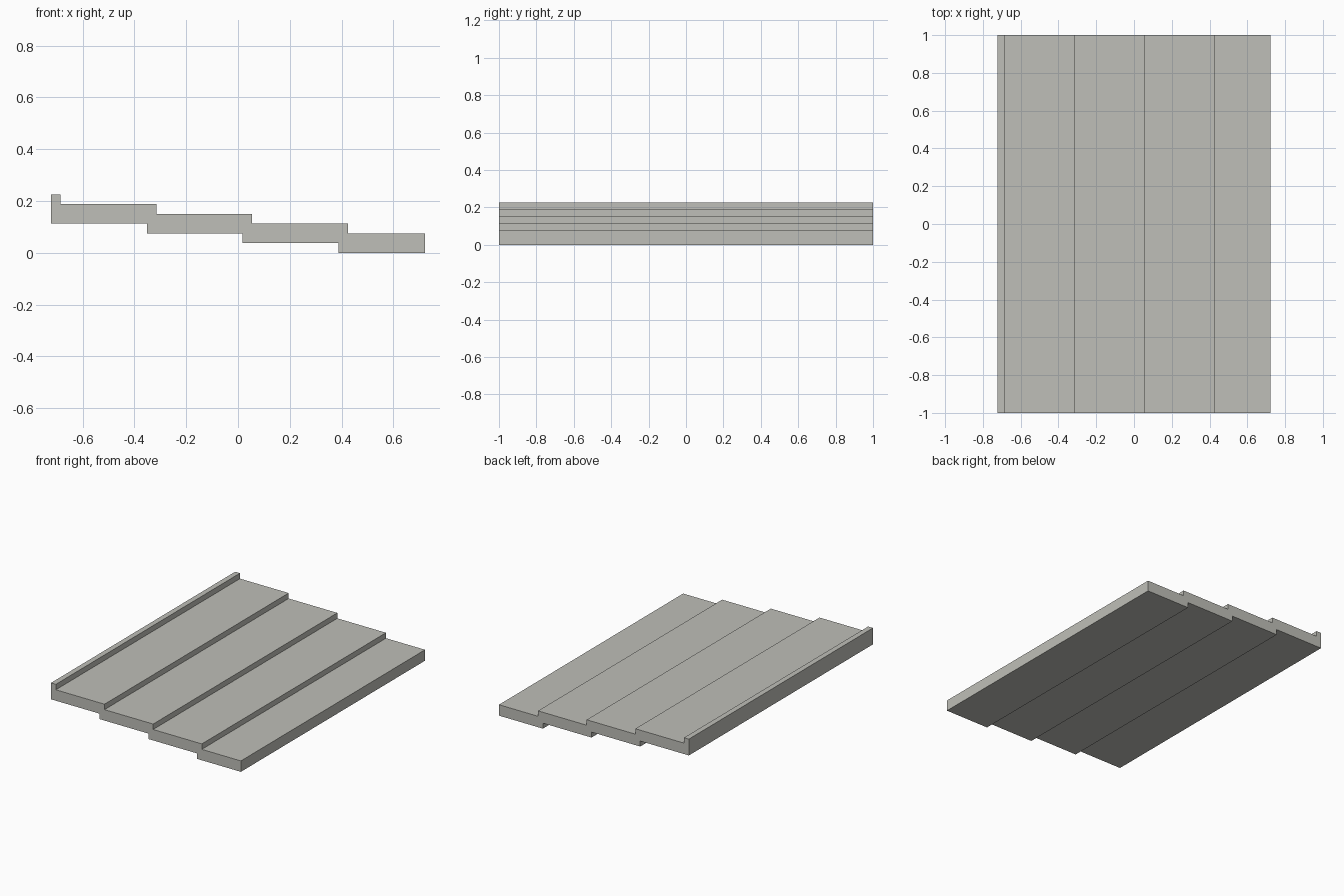
import bpy
import bmesh

if "Cube" in bpy.data.objects:
    bpy.data.objects.remove(bpy.data.objects["Cube"])

HALF_X, HALF_Y = 0.722, 1.0
RISE, RUN, LIP = 0.0375, 0.37, 0.037
STEPS = 4

stone = bpy.data.materials.new("warm_grey_stone")
stone.diffuse_color = (0.52, 0.52, 0.48, 1.0)
stone.use_nodes = True
stone.node_tree.nodes["Principled BSDF"].inputs["Base Color"].default_value = stone.diffuse_color

# Stepped underside, left to right
profile = []
for i in range(STEPS):
    z = RISE * (STEPS - 1 - i)
    x0 = -HALF_X + RUN * i
    x1 = HALF_X if i == STEPS - 1 else x0 + RUN
    profile += [(x0, z), (x1, z)]

# Stepped top, right to left, ending in the raised lip
for i in reversed(range(STEPS + 1)):
    z = RISE * (STEPS + 2 - i)
    x0 = -HALF_X if i == 0 else -HALF_X + LIP + RUN * (i - 1)
    x1 = HALF_X if i == STEPS else -HALF_X + LIP + RUN * i
    profile += [(x1, z), (x0, z)]

# Extrude the profile along y
bm = bmesh.new()
face = bm.faces.new([bm.verts.new((x, -HALF_Y, z)) for x, z in profile])
result = bmesh.ops.extrude_face_region(bm, geom=[face])
moved = [v for v in result["geom"] if isinstance(v, bmesh.types.BMVert)]
bmesh.ops.translate(bm, verts=moved, vec=(0, 2 * HALF_Y, 0))
bmesh.ops.recalc_face_normals(bm, faces=bm.faces)

mesh = bpy.data.meshes.new("stepped_slab")
bm.to_mesh(mesh)
bm.free()
mesh.materials.append(stone)
slab = bpy.data.objects.new("stepped_slab", mesh)
bpy.context.collection.objects.link(slab)
